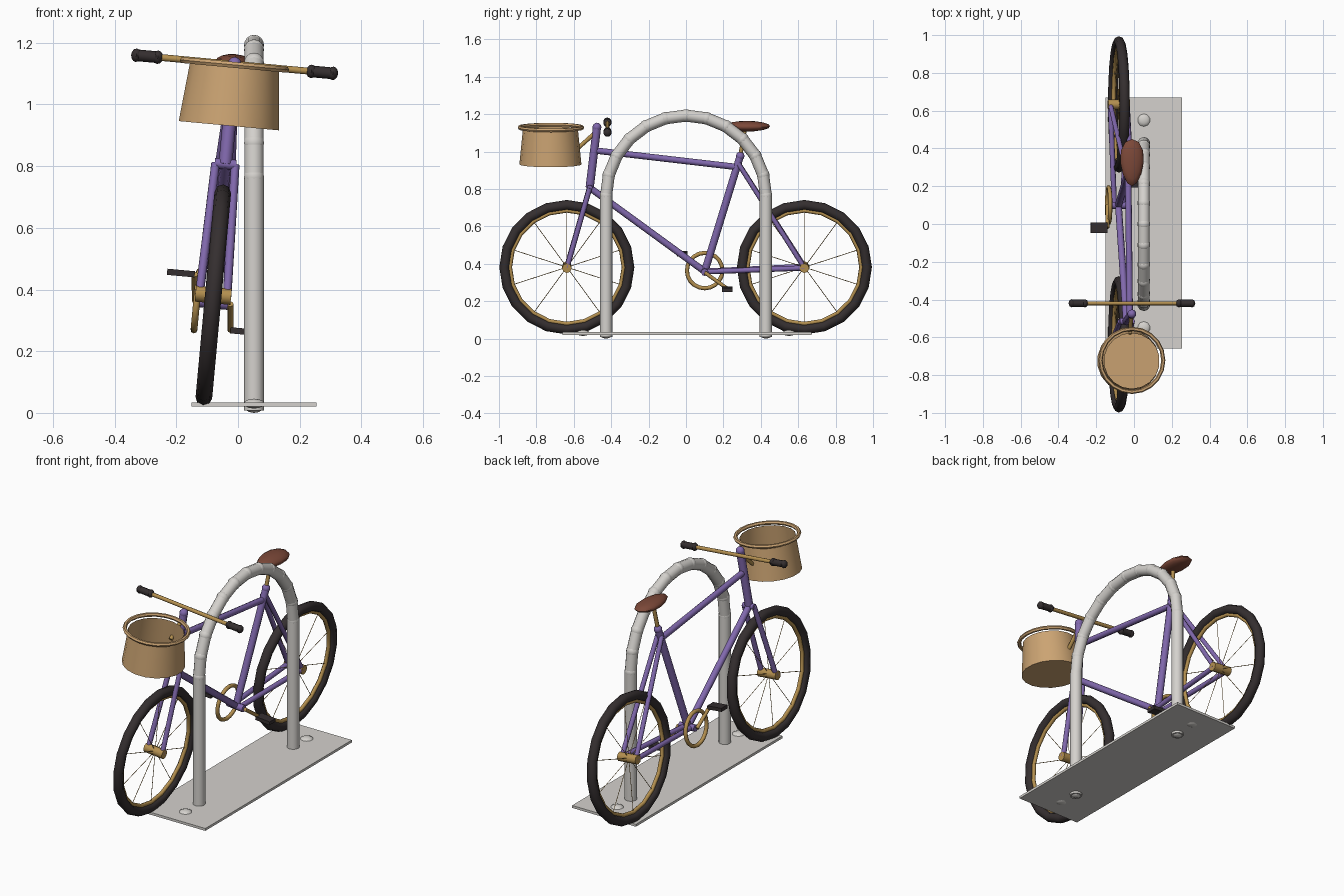
import bpy, bmesh, math
from mathutils import Matrix, Vector

if "Cube" in bpy.data.objects:
    bpy.data.objects.remove(bpy.data.objects["Cube"], do_unlink=True)


def material(name, r, g, b):
    m = bpy.data.materials.new(name)
    m.use_nodes = True
    m.diffuse_color = (r, g, b, 1)
    m.node_tree.nodes["Principled BSDF"].inputs["Base Color"].default_value = (r, g, b, 1)
    return m


PURPLE = material("purple paint", 0.22, 0.14, 0.42)
BRASS = material("brass", 0.46, 0.28, 0.08)
RUBBER = material("black rubber", 0.035, 0.028, 0.029)
WICKER = material("tan wicker", 0.60, 0.37, 0.17)
LEATHER = material("brown leather", 0.20, 0.065, 0.04)
STEEL = material("pale steel", 0.66, 0.64, 0.61)

# The bicycle leans sideways towards the stand
PIVOT = Vector((0, 0, 0.025))
LEAN = (Matrix.Translation(PIVOT + Vector((-0.113, 0, 0)))
        @ Matrix.Rotation(0.092, 4, 'Y') @ Matrix.Translation(-PIVOT))
UPRIGHT = Matrix.Identity(4)


def finish(name, bm, mat, frame=LEAN, angle=50):
    bmesh.ops.recalc_face_normals(bm, faces=bm.faces)
    bm.transform(frame)
    me = bpy.data.meshes.new(name)
    bm.to_mesh(me)
    bm.free()
    me.materials.append(mat)
    ob = bpy.data.objects.new(name, me)
    bpy.context.collection.objects.link(ob)
    bpy.ops.object.select_all(action='DESELECT')
    ob.select_set(True)
    bpy.context.view_layer.objects.active = ob
    bpy.ops.object.shade_smooth_by_angle(angle=math.radians(angle))
    return ob


def add_tube(bm, a, b, r, r2=None, sides=8):
    a, b = Vector(a), Vector(b)
    d = b - a
    m = Matrix.Translation((a + b) / 2) @ d.to_track_quat('Z', 'Y').to_matrix().to_4x4()
    bmesh.ops.create_cone(bm, cap_ends=True, segments=sides, radius1=r,
                          radius2=r if r2 is None else r2, depth=d.length, matrix=m)


def add_ball(bm, c, size, u=10, v=6):
    m = Matrix.Translation(c) @ Matrix.Diagonal((*size, 1))
    bmesh.ops.create_uvsphere(bm, u_segments=u, v_segments=v, radius=1, matrix=m)


def add_ring(bm, c, major, minor, axis='Z', n=20, k=8):
    """Torus around the given axis."""
    turn = Matrix.Rotation(math.pi / 2, 4, 'Y') if axis == 'X' else UPRIGHT
    rows = []
    for i in range(n):
        t = math.tau * i / n
        row = []
        for j in range(k):
            p = math.tau * j / k
            r = major + minor * math.cos(p)
            v = Vector((r * math.cos(t), r * math.sin(t), minor * math.sin(p)))
            row.append(bm.verts.new(turn @ v + Vector(c)))
        rows.append(row)
    for i in range(n):
        a, b = rows[i], rows[(i + 1) % n]
        for j in range(k):
            bm.faces.new((a[j], b[j], b[(j + 1) % k], a[(j + 1) % k]))


def tube(name, a, b, r, mat, frame=LEAN, sides=8):
    bm = bmesh.new()
    add_tube(bm, a, b, r, sides=sides)
    return finish(name, bm, mat, frame)


def ring(name, *args, mat, **kw):
    bm = bmesh.new()
    add_ring(bm, *args, **kw)
    return finish(name, bm, mat)


def ball(name, c, size, mat, frame=LEAN):
    bm = bmesh.new()
    add_ball(bm, c, size)
    return finish(name, bm, mat, frame)


def block(name, c, size, mat, frame=LEAN):
    bm = bmesh.new()
    bmesh.ops.create_cube(bm, size=1, matrix=Matrix.Translation(c) @ Matrix.Diagonal((*size, 1)))
    return finish(name, bm, mat, frame, 30)


# Wheels: tyre, rim, hub and spokes
FRONT_AXLE, REAR_AXLE = Vector((0, -0.637, 0.383)), Vector((0, 0.633, 0.383))
for side, c in (("front", FRONT_AXLE), ("rear", REAR_AXLE)):
    ring(side + "_tyre", c, 0.334, 0.027, axis='X', mat=RUBBER)
    ring(side + "_rim", c, 0.304, 0.011, axis='X', mat=BRASS)
    axle = Vector((0.058, 0, 0))
    tube(side + "_hub", c - axle, c + axle, 0.026, BRASS)
    bm = bmesh.new()
    for i in range(10):
        t = math.tau * i / 10
        add_tube(bm, c, c + Vector((0, math.sin(t), math.cos(t))) * 0.3, 0.0018, sides=4)
    finish(side + "_spokes", bm, BRASS)

# Frame
BOTTOM = Vector((0, 0.10, 0.36))
SEAT_TOP = Vector((0, 0.29, 0.98))
CROWN = Vector((0, -0.515, 0.81))
HEAD_TOP = Vector((0, -0.476, 1.135))
tube("head_tube", CROWN, HEAD_TOP, 0.022, PURPLE)
tube("top_tube", (0, -0.49, 1.01), (0, 0.28, 0.92), 0.017, PURPLE)
tube("down_tube", CROWN, BOTTOM, 0.018, PURPLE)
tube("seat_tube", BOTTOM, SEAT_TOP, 0.02, PURPLE)
tube("bottom_bracket", BOTTOM - Vector((0.05, 0, 0)), BOTTOM + Vector((0.05, 0, 0)), 0.02, PURPLE)
tube("fork_crown", CROWN - Vector((0.035, 0, 0)), CROWN + Vector((0.035, 0, 0)), 0.017, PURPLE)
ball("head_cap", HEAD_TOP, (0.024, 0.024, 0.024), PURPLE)
ball("seat_joint", SEAT_TOP, (0.023, 0.023, 0.023), PURPLE)
for side, s in (("left", 1), ("right", -1)):
    out = Vector((0.045 * s, 0, 0))
    near = Vector((0.022 * s, 0, 0))
    tube(side + "_fork_blade", CROWN + Vector((0.032 * s, 0, 0)), FRONT_AXLE + out, 0.014, PURPLE)
    tube(side + "_seat_stay", Vector((0, 0.28, 0.94)) + near * 0.6, REAR_AXLE + out, 0.013, PURPLE)
    tube(side + "_chain_stay", BOTTOM + near, REAR_AXLE + out, 0.014, PURPLE)

# Saddle and post
tube("seat_post", SEAT_TOP, (0, 0.315, 1.125), 0.011, BRASS)
bm = bmesh.new()
add_ball(bm, (0, 0, 0), (0.062, 0.125, 0.028), 12, 8)
for v in bm.verts:  # narrow the nose
    v.co.x *= 1 + 1.6 * v.co.y
bm.transform(Matrix.Translation((0, 0.325, 1.14)))
finish("saddle", bm, LEATHER)

# Handlebar and grips
BAR = Vector((0, -0.42, 1.135))
tube("handlebar", BAR - Vector((0.3, 0, 0)), BAR + Vector((0.3, 0, 0)), 0.011, BRASS)
for side, s in (("left", 1), ("right", -1)):
    bm = bmesh.new()
    add_tube(bm, BAR + Vector((0.25 * s, 0, 0)), BAR + Vector((0.32 * s, 0, 0)), 0.019)
    for x in (0.25, 0.32):
        add_ball(bm, BAR + Vector((x * s, 0, 0)), (0.017, 0.022, 0.022), 8, 6)
    finish(side + "_grip", bm, RUBBER)

# Basket, open at the top, with a rim and a bracket
bm = bmesh.new()
m = Matrix.Translation((0, -0.725, 1.03))
bmesh.ops.create_cone(bm, cap_ends=True, segments=18, radius1=0.166, radius2=0.147,
                      depth=0.19, matrix=m)
bmesh.ops.delete(bm, geom=[max(bm.faces, key=lambda f: f.calc_center_median().z)],
                 context='FACES_ONLY')
finish("basket", bm, WICKER)
ring("basket_rim", (0, -0.722, 1.133), 0.167, 0.011, mat=WICKER, k=6)
tube("basket_bracket", (0, -0.58, 1.02), (0, -0.48, 1.11), 0.011, BRASS)

# Chainring, cranks and pedals
ring("chainring", BOTTOM + Vector((-0.052, 0, 0)), 0.095, 0.011, axis='X', mat=BRASS)
for side, s in (("left", 1), ("right", -1)):
    hub = BOTTOM + Vector((0.058 * s, 0, 0))
    end = hub + Vector((0.008 * s, 0.12 * s, -0.085 * s))
    tube(side + "_crank", hub, end, 0.01, BRASS)
    block(side + "_pedal", end + Vector((0.045 * s, 0, 0)), (0.09, 0.055, 0.02), RUBBER)

# Stand: plate, legs, segmented arch and bolts
block("base_plate", (0.052, 0.005, 0.027), (0.405, 1.33, 0.014), STEEL, UPRIGHT)
X, SPAN, SPRING, R = 0.052, 0.427, 0.765, 0.034
for side, s in (("front", -1), ("rear", 1)):
    tube(side + "_leg", (X, SPAN * s, 0.008), (X, SPAN * s, SPRING), 0.033, STEEL, UPRIGHT, 12)
    ball(side + "_leg_foot", (X, SPAN * s, 0.02), (0.033, 0.033, 0.02), STEEL, UPRIGHT)
    ball(side + "_bolt", (X, 0.55 * s, 0.03), (0.036, 0.036, 0.016), STEEL, UPRIGHT)
bm = bmesh.new()
steps = 12
points = [Vector((X, -SPAN * math.cos(math.pi * i / steps),
                  SPRING + SPAN * math.sin(math.pi * i / steps))) for i in range(steps + 1)]
for a, b in zip(points, points[1:]):
    add_tube(bm, a, b, 0.032, sides=10)
for p in points:
    add_ball(bm, p, (R, R, R), 10, 8)
finish("arch", bm, STEEL, UPRIGHT)
